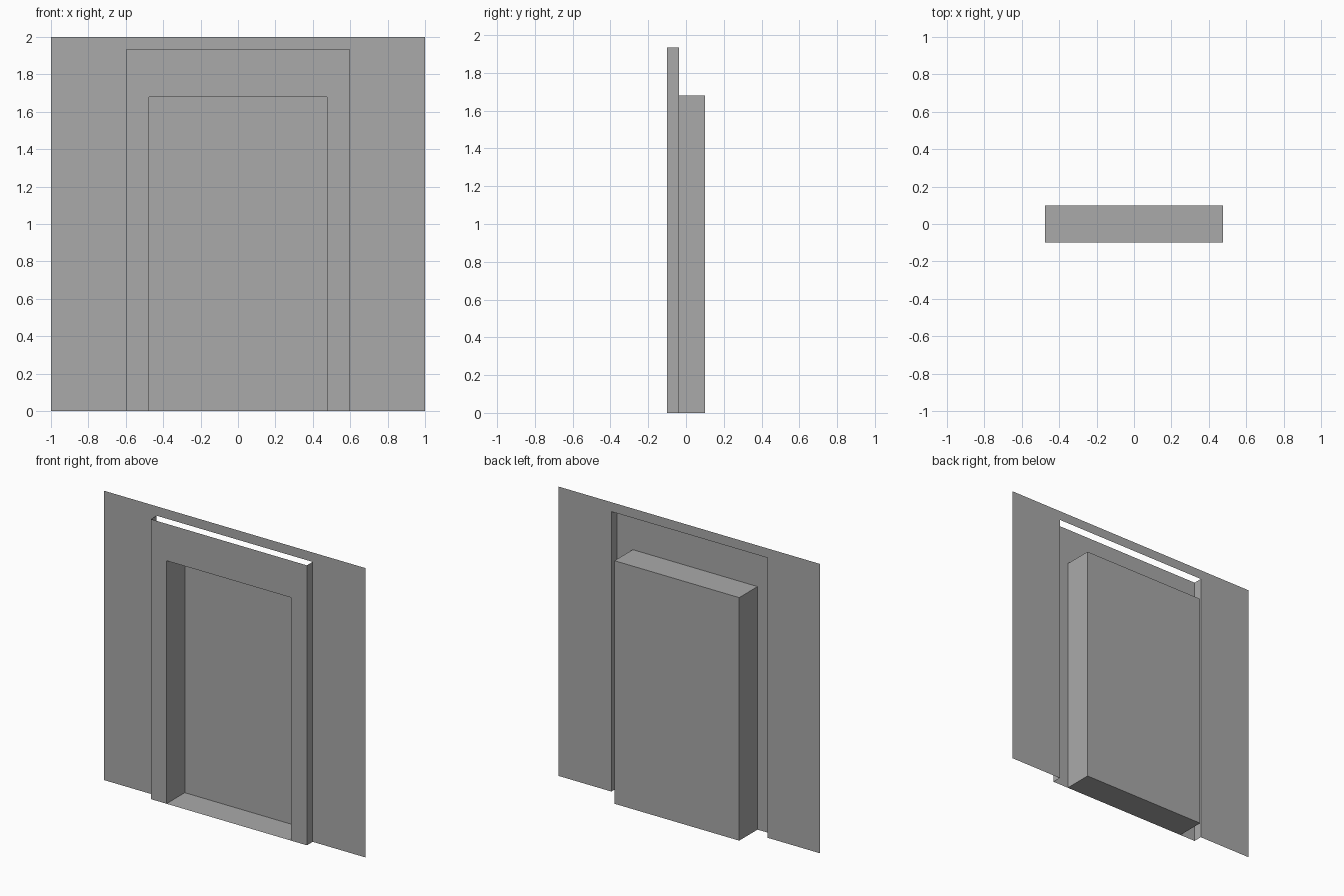
import bpy

cube = bpy.data.objects.get("Cube")
if cube:
    bpy.data.objects.remove(cube, do_unlink=True)

grey = bpy.data.materials.new("plain grey")
grey.use_nodes = True
colour = (0.4, 0.4, 0.4, 1)
grey.diffuse_color = colour
grey.node_tree.nodes["Principled BSDF"].inputs["Base Color"].default_value = colour

FRONT, WALL, BACK = -0.1, -0.037, 0.1      # depths of the layers
HALF, TOP = 1.0, 2.0                       # wall
TRIM, TRIM_TOP = 0.597, 1.935              # raised surround
DOOR, DOOR_TOP = 0.477, 1.68               # recess


def sheets(name, quads):
    """One object of flat, thin sheets that share corners."""
    points = list(dict.fromkeys(p for q in quads for p in q))
    mesh = bpy.data.meshes.new(name)
    mesh.from_pydata(points, [], [[points.index(p) for p in q] for q in quads])
    mesh.materials.append(grey)
    obj = bpy.data.objects.new(name, mesh)
    bpy.context.collection.objects.link(obj)
    return obj


def upright(x0, x1, z0, z1, y):
    """Quad facing the front."""
    return [(x0, y, z0), (x1, y, z0), (x1, y, z1), (x0, y, z1)]


def side(x, y0, y1, z):
    """Quad facing +x."""
    return [(x, y0, 0), (x, y1, 0), (x, y1, z), (x, y0, z)]


def level(x, y0, y1, z):
    """Quad facing up."""
    return [(-x, y0, z), (x, y0, z), (x, y1, z), (-x, y1, z)]


def arch(half, top, inner, inner_top, y):
    """Flat sheet around a doorway, in three pieces."""
    return [upright(-half, -inner, 0, inner_top, y),
            upright(inner, half, 0, inner_top, y),
            upright(-half, half, inner_top, top, y)]


# Wall with a doorway cut out
sheets("wall", arch(HALF, TOP, TRIM, TRIM_TOP, WALL))

# Raised surround, open at its top edge
sheets("door_surround", arch(TRIM, TRIM_TOP, DOOR, DOOR_TOP, FRONT))
sheets("surround_sides", [side(TRIM, FRONT, WALL, TRIM_TOP),
                          side(-TRIM, FRONT, WALL, TRIM_TOP)[::-1]])

# Recess with its back panel, floor and ceiling
sheets("recess_sides", [side(-DOOR, FRONT, BACK, DOOR_TOP),
                        side(DOOR, FRONT, BACK, DOOR_TOP)[::-1]])
sheets("recess_floor", [level(DOOR, FRONT, BACK, 0)])
sheets("recess_ceiling", [level(DOOR, FRONT, BACK, DOOR_TOP)[::-1]])
sheets("door_panel", [upright(-DOOR, DOOR, 0, DOOR_TOP, BACK)])
